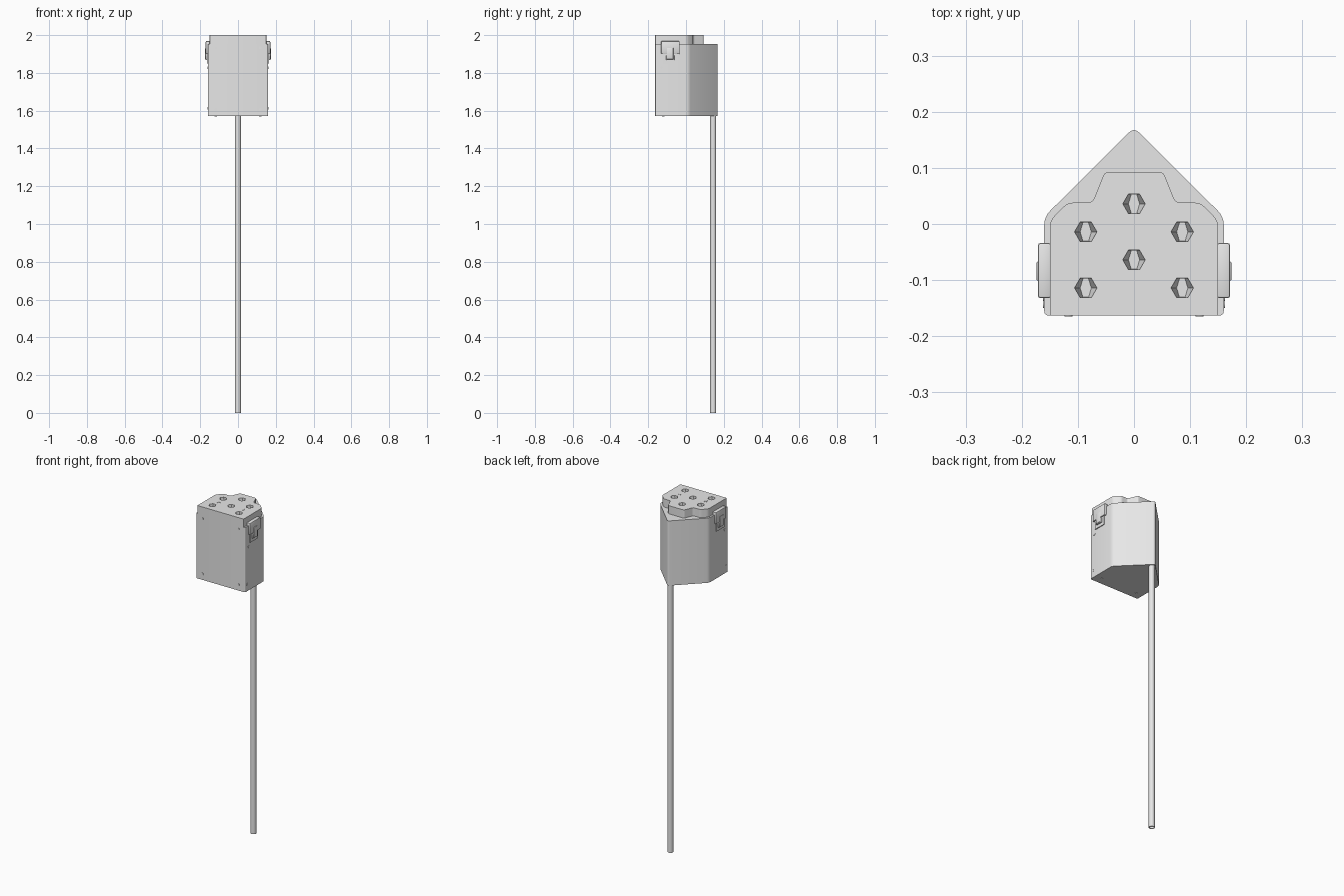
import bpy, bmesh, math
from mathutils import Vector, Matrix

cube = bpy.data.objects.get("Cube")
if cube:
    bpy.data.objects.remove(cube, do_unlink=True)

grey = bpy.data.materials.new("light grey")
grey.use_nodes = True
grey.diffuse_color = (0.8, 0.8, 0.8, 1)
grey.node_tree.nodes["Principled BSDF"].inputs["Base Color"].default_value = (0.8, 0.8, 0.8, 1)


def finish(name, bm, smooth=True):
    bmesh.ops.recalc_face_normals(bm, faces=bm.faces)
    mesh = bpy.data.meshes.new(name)
    bm.to_mesh(mesh)
    bm.free()
    mesh.materials.append(grey)
    ob = bpy.data.objects.new(name, mesh)
    bpy.context.collection.objects.link(ob)
    bpy.ops.object.select_all(action='DESELECT')
    ob.select_set(True)
    bpy.context.view_layer.objects.active = ob
    if smooth:
        bpy.ops.object.shade_smooth_by_angle(angle=math.radians(30))
    return ob


def outline(half):
    """Mirror (x, y, corner radius) points across x and round each corner."""
    pts = half + [(-x, y, r) for x, y, r in reversed(half) if x > 0]
    out = []
    for i, (x, y, r) in enumerate(pts):
        p = Vector((x, y))
        a = p + (Vector(pts[i - 1][:2]) - p).normalized() * r
        b = p + (Vector(pts[(i + 1) % len(pts)][:2]) - p).normalized() * r
        for k in range(5):
            t = k / 4
            out.append(a * (1 - t) ** 2 + p * 2 * t * (1 - t) + b * t * t)
    return out


def prism(name, points, z0, z1):
    bm = bmesh.new()
    low, top = [[bm.verts.new((p[0], p[1], z)) for p in points] for z in (z0, z1)]
    bm.faces.new(low)
    bm.faces.new(top)
    n = len(points)
    for i in range(n):
        j = (i + 1) % n
        bm.faces.new((low[i], low[j], top[j], top[i]))
    return finish(name, bm)


def box(name, x, y, z, bevel=0.0):
    """Box from (min, max) ranges."""
    bm = bmesh.new()
    bmesh.ops.create_cube(bm, size=1)
    for v in bm.verts:
        v.co = Vector([(r[0] + r[1]) / 2 + c * (r[1] - r[0]) for c, r in zip(v.co, (x, y, z))])
    if bevel:
        bmesh.ops.bevel(bm, geom=bm.edges[:], offset=bevel, segments=2, profile=0.5, affect='EDGES')
    return finish(name, bm)


def cyl(name, centre, radius, depth, sides, axis='Z'):
    bm = bmesh.new()
    rot = {'Z': Matrix(), 'X': Matrix.Rotation(math.pi / 2, 4, 'Y'),
           'Y': Matrix.Rotation(math.pi / 2, 4, 'X')}[axis]
    turn = Matrix.Rotation(math.pi / 2, 4, 'Z') if sides == 6 else Matrix()
    bmesh.ops.create_cone(bm, cap_ends=True, segments=sides, radius1=radius, radius2=radius,
                          depth=depth, matrix=Matrix.Translation(centre) @ rot @ turn)
    return finish(name, bm, sides > 6)


def cut(ob, cutter):
    mod = ob.modifiers.new("cut", 'BOOLEAN')
    mod.operation, mod.object, mod.solver = 'DIFFERENCE', cutter, 'EXACT'
    bpy.ops.object.select_all(action='DESELECT')
    bpy.context.view_layer.objects.active = ob
    ob.select_set(True)
    bpy.ops.object.modifier_apply(modifier=mod.name)
    bpy.data.objects.remove(cutter, do_unlink=True)


# Five-sided housing
prism("housing", outline([(0.16, -0.163, 0.008), (0.16, 0.013, 0.015), (0, 0.172, 0.013)]), 1.572, 1.952)

# Stepped lid
lid = prism("lid", outline([(0.15, -0.163, 0.004), (0.15, 0.006, 0.012), (0.118, 0.038, 0.01),
                            (0.074, 0.038, 0.01), (0.052, 0.093, 0.008)]), 1.952, 2.0)

# Hexagonal sockets tapering to a slot
bm = bmesh.new()
for cx, cy in [(0, 0.036), (0, -0.064)] + [(s * 0.086, y) for s in (-1, 1) for y in (-0.014, -0.114)]:
    rings = []
    for z, sx, sy in ((2.01, 1, 1), (1.999, 1, 1), (1.97, 0.5, 0.95)):
        rings.append([bm.verts.new((cx + 0.02 * sx * math.cos(math.radians(60 * k)),
                                    cy + 0.02 * sy * math.sin(math.radians(60 * k)), z)) for k in range(6)])
    bm.faces.new(rings[0])
    bm.faces.new(rings[-1])
    for a, b in zip(rings, rings[1:]):
        for k in range(6):
            bm.faces.new((a[k], a[k - 1], b[k - 1], b[k]))
cut(lid, finish("socket_cutter", bm, False))

# Hollow mast under the rear corner
mast = cyl("mast", (0, 0.144, 0.79), 0.016, 1.58, 16)
cut(mast, cyl("mast_bore_cutter", (0, 0.144, 0.0), 0.012, 0.1, 16))

# Screws on the front and the underside
for x in (-0.117, 0.117):
    for z in (1.607, 1.932):
        cyl("front_screw", (x, -0.163, z), 0.007, 0.004, 12, 'Y')
    cyl("bottom_screw", (x, -0.12, 1.572), 0.007, 0.004, 12)

for side, s in (("left", 1), ("right", -1)):
    def span(a, b):
        return tuple(sorted((s * a, s * b)))
    # Lid fixings
    cyl(side + "_lid_bolt", (s * 0.08, -0.064, 2.0), 0.012, 0.0016, 6)
    cyl(side + "_lid_bolt_pin", (s * 0.08, -0.064, 2.0), 0.005, 0.003, 6)
    # Latch: bridge over the seam, tongue, base plate and catch
    box(side + "_latch_bridge", span(0.148, 0.171), (-0.132, -0.034), (1.9, 1.968), 0.004)
    box(side + "_latch_tongue", span(0.155, 0.1735), (-0.101, -0.067), (1.872, 1.932), 0.002)
    box(side + "_latch_base", span(0.155, 0.165), (-0.121, -0.048), (1.85, 1.905))
    box(side + "_latch_catch", span(0.155, 0.171), (-0.105, -0.062), (1.868, 1.893), 0.002)
    # Side screws
    for y, z in ((-0.143, 1.612), (-0.13, 1.828)):
        cyl(side + "_side_screw", (s * 0.16, y, z), 0.007, 0.004, 12, 'X')
